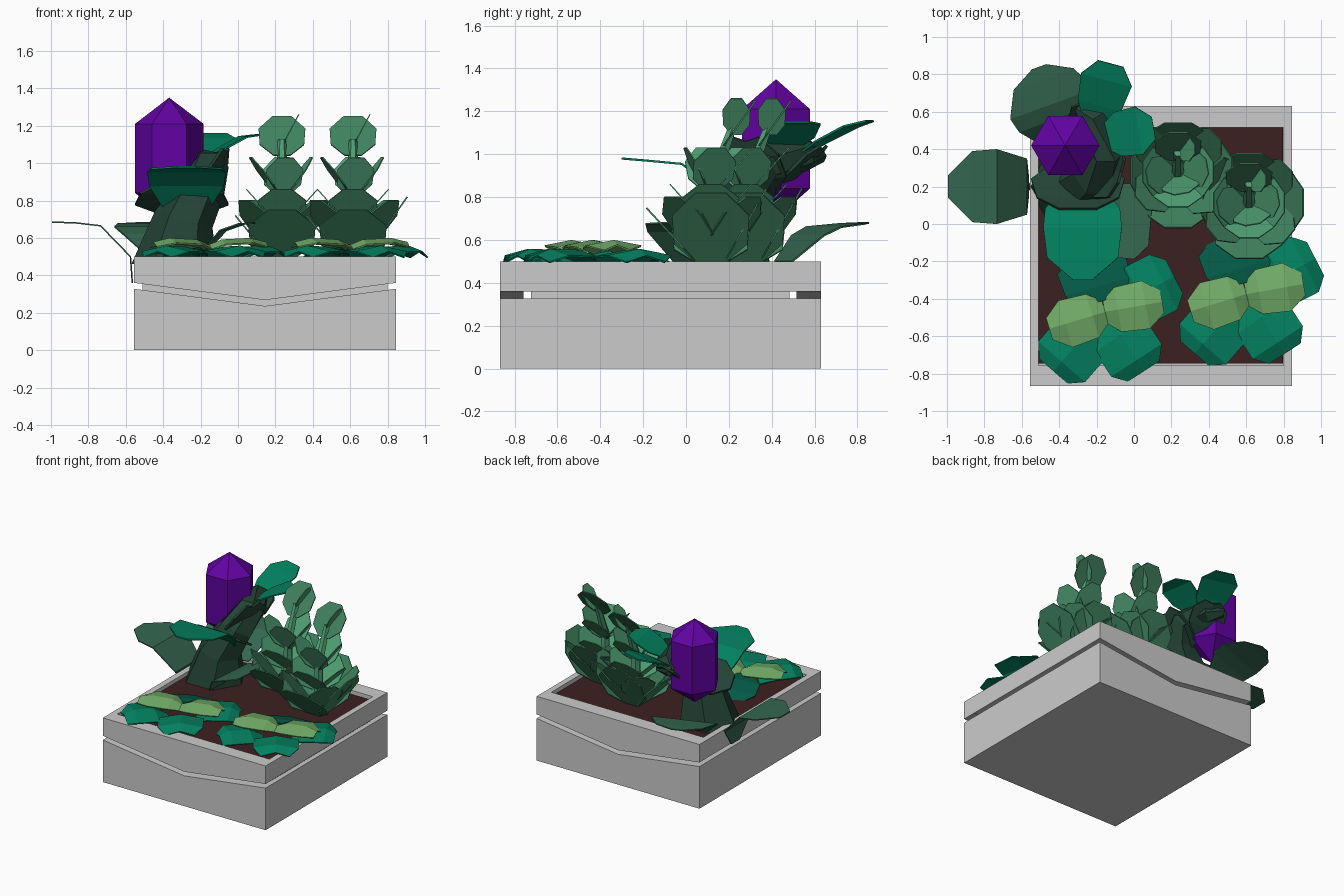
import bpy, bmesh
from math import sin, cos, radians, pi
from mathutils import Vector

if "Cube" in bpy.data.objects:
    bpy.data.objects.remove(bpy.data.objects["Cube"])


def material(name, rgb):
    m = bpy.data.materials.new(name)
    m.diffuse_color = (*rgb, 1)
    m.use_nodes = True
    m.node_tree.nodes["Principled BSDF"].inputs["Base Color"].default_value = m.diffuse_color
    return m


LEAF = material("leaf_green", (0.05, 0.22, 0.11))
LIGHT = material("light_green", (0.075, 0.34, 0.17))
TEAL = material("teal", (0.001, 0.22, 0.115))
DEEP = material("deep_teal", (0.001, 0.10, 0.06))
LIME = material("lime", (0.17, 0.42, 0.14))
DARK = material("dark_green", (0.017, 0.055, 0.036))
MOSS = material("moss_green", (0.035, 0.135, 0.08))
PURPLE = material("purple", (0.12, 0.001, 0.36))
SOIL = material("soil", (0.045, 0.014, 0.014))


def finish(name, bm, mat=None, thick=0):
    bmesh.ops.recalc_face_normals(bm, faces=bm.faces)
    me = bpy.data.meshes.new(name)
    bm.to_mesh(me)
    bm.free()
    ob = bpy.data.objects.new(name, me)
    bpy.context.collection.objects.link(ob)
    if mat:
        me.materials.append(mat)
    if thick:
        mod = ob.modifiers.new("thickness", "SOLIDIFY")
        mod.thickness = thick
        mod.offset = 0
    return ob


def prism(name, profile, y0, y1, mat=None):
    """Extrude an xz outline from y0 to y1."""
    bm = bmesh.new()
    a = [bm.verts.new((x, y0, z)) for x, z in profile]
    b = [bm.verts.new((x, y1, z)) for x, z in profile]
    bm.faces.new(a)
    bm.faces.new(b)
    n = len(a)
    for i in range(n):
        j = (i + 1) % n
        bm.faces.new((a[i], a[j], b[j], b[i]))
    return finish(name, bm, mat)


def slab(name, x0, x1, y0, y1, z0, z1, mat=None):
    return prism(name, [(x0, z0), (x1, z0), (x1, z1), (x0, z1)], y0, y1, mat)


def leaf(bm, base, az, rows, cup=0.02):
    """Faceted leaf; rows are (distance out, height, half width)."""
    a = radians(az)
    d, s = Vector((cos(a), sin(a), 0)), Vector((-sin(a), cos(a), 0))
    prev = None
    for out, z, w in rows:
        c = Vector((*base, z)) + d * out
        row = [bm.verts.new(c - s * w + Vector((0, 0, cup))),
               bm.verts.new(c),
               bm.verts.new(c + s * w + Vector((0, 0, cup)))]
        if prev:
            for i in (0, 1):
                bm.faces.new((prev[i], row[i], row[i + 1], prev[i + 1]))
        prev = row


def tube(bm, rings, n=6):
    """Loft closed rings of (centre, radius, axis)."""
    prev = None
    for c, r, ax in rings:
        q = Vector((0, 0, 1)).rotation_difference(Vector(ax))
        ring = [bm.verts.new(Vector(c) + q @ Vector((r * cos(2 * pi * i / n), r * sin(2 * pi * i / n), 0)))
                for i in range(n)]
        if prev:
            for i in range(n):
                j = (i + 1) % n
                bm.faces.new((prev[i], prev[j], ring[j], ring[i]))
        else:
            bm.faces.new(ring[::-1])
        prev = ring
    bm.faces.new(prev)


def petal(bm, c, az, r0, r1, z0, z1, w):
    """Rounded leaf rising from (r0, z0) to (r1, z1)."""
    shape = ((0, 0.35), (0.28, 0.95), (0.68, 1.0), (1, 0.4))
    leaf(bm, c, az, [(r0 + (r1 - r0) * t, z0 + (z1 - z0) * t, w * f) for t, f in shape], 0.0)


# planter: lower tub and upper frame separated by a V groove
L, R, M, F, B = -0.557, 0.845, 0.145, -0.867, 0.63
prism("lower_tub", [(L, 0), (R, 0), (R, 0.328), (M, 0.236), (L, 0.328)], F, B)
frame = [(L, 0.5), (L, 0.36), (M, 0.268), (R, 0.36), (R, 0.5)]
prism("front_frame", frame, F, -0.757)
prism("back_frame", frame, 0.515, B)
slab("left_frame", L, -0.51, -0.757, 0.515, 0.36, 0.5)
slab("right_frame", 0.80, R, -0.757, 0.515, 0.36, 0.5)
slab("inner_core", -0.51, 0.80, -0.722, 0.482, 0.22, 0.44)
slab("soil", -0.51, 0.797, -0.745, 0.515, 0.44, 0.47, SOIL)

# two low ground rosettes
for k in (0, 1):
    c = (-0.155 + 0.755 * k, -0.47 + 0.095 * k)
    bm = bmesh.new()
    for az, dist, h, w in ((229, 0.27, 0.165, 0.165), (303, 0.22, 0.175, 0.16), (27, 0.27, 0.16, 0.165)):
        leaf(bm, c, az, [(dist - h, 0.5, 0.09), (dist - 0.4 * h, 0.55, w),
                         (dist + 0.5 * h, 0.555, w), (dist + 0.9 * h, 0.525, 0.1)], -0.03)
    finish(f"ground_leaves_{k}", bm, TEAL, 0.008)
    bm = bmesh.new()
    leaf(bm, c, 106, [(0.06, 0.55, 0.12), (0.14, 0.545, 0.18), (0.26, 0.515, 0.19), (0.33, 0.475, 0.1)], -0.02)
    finish(f"ground_back_leaf_{k}", bm, DEEP, 0.008)
    bm = bmesh.new()
    for az in (197, 10):
        leaf(bm, c, az, [(0.0, 0.56, 0.06), (0.07, 0.588, 0.12),
                         (0.22, 0.596, 0.13), (0.31, 0.575, 0.06)], -0.025)
    finish(f"ground_light_leaves_{k}", bm, LIME, 0.008)

# two tall leafy succulents
for k in (0, 1):
    c = (0.235 + 0.38 * k, 0.28 - 0.165 * k)
    bm = bmesh.new()
    for az, r, z in ((-90, 0.3, 0.75), (0, 0.29, 0.82), (90, 0.26, 0.84), (180, 0.25, 0.72)):
        petal(bm, c, az, 0.06, r, 0.49, z, 0.18)
    for az, r in ((-40, 0.28), (45, 0.28), (130, 0.27), (220, 0.26)):
        petal(bm, c, az, 0.05, r, 0.56, 0.8, 0.12)
    petal(bm, c, 90, 0.06, 0.21, 1.04, 1.25, 0.125)
    finish(f"succulent_outer_leaves_{k}", bm, LEAF, 0.008)
    bm = bmesh.new()
    for az in (-90, 0, 90, 180):
        petal(bm, c, az, 0.02, 0.19, 0.67, 0.86, 0.13)
    for az, r in ((10, 0.16), (190, 0.17), (90, 0.2), (-80, 0.12)):
        petal(bm, c, az, 0.02, r, 0.83, 1.03, 0.10)
    petal(bm, (c[0], c[1] + 0.12), 0, 0.0, 0.09, 1.09, 1.26, 0.065)
    tube(bm, [((*c, 0.47), 0.035, (0, 0, 1)), ((*c, 0.85), 0.03, (0, 0, 1)),
              ((c[0], c[1] + 0.1, 1.12), 0.02, (0, 0.4, 1))])
    finish(f"succulent_inner_leaves_{k}", bm, LIGHT, 0.006)

# curling trunk that cradles the crystal
bm = bmesh.new()
tube(bm, [((-0.34, 0.2, 0.46), 0.23, (0, 0, 1)), ((-0.29, 0.2, 0.7), 0.16, (0.3, 0, 1)),
          ((-0.2, 0.26, 0.86), 0.13, (0.3, 0.5, 1)), ((-0.15, 0.38, 0.98), 0.1, (0, 1, 0.6)),
          ((-0.22, 0.56, 1.0), 0.08, (-0.6, 1, 0)), ((-0.3, 0.63, 0.99), 0.03, (-1, 0.5, 0))])
finish("trunk", bm, DARK)

# dark cup petals below the crystal
bm = bmesh.new()
leaf(bm, (-0.3, 0.34), -90, [(0.02, 0.74, 0.14), (0.1, 0.78, 0.25), (0.2, 0.84, 0.22), (0.26, 0.9, 0.1)], 0.0)
leaf(bm, (-0.3, 0.34), -15, [(0.05, 0.8, 0.1), (0.14, 0.88, 0.17), (0.21, 0.98, 0.15), (0.24, 1.06, 0.06)])
leaf(bm, (-0.26, 0.4), 75, [(0.05, 0.85, 0.06), (0.12, 0.9, 0.13), (0.2, 0.98, 0.13), (0.25, 1.02, 0.06)])
finish("cup_petals", bm, DARK, 0.015)

# teal upper leaves
bm = bmesh.new()
leaf(bm, (-0.275, 0.2), -90, [(0.03, 0.77, 0.13), (0.12, 0.88, 0.2), (0.22, 0.955, 0.21),
                              (0.38, 0.97, 0.19), (0.5, 0.98, 0.05)], 0.0)
leaf(bm, (-0.2, 0.46), 10, [(0.05, 1.04, 0.07), (0.12, 1.08, 0.12), (0.23, 1.14, 0.13), (0.31, 1.15, 0.06)], 0.0)
leaf(bm, (-0.22, 0.5), 75, [(0.04, 1.0, 0.06), (0.14, 1.06, 0.12), (0.28, 1.13, 0.14), (0.37, 1.155, 0.07)], 0.0)
finish("upper_leaves", bm, TEAL, 0.01)

# broad lower leaves that spill over the planter edge
bm = bmesh.new()
leaf(bm, (-0.565, 0.2), 180, [(0, 0.36, 0.05), (0.01, 0.5, 0.15), (0.17, 0.665, 0.2),
                              (0.3, 0.68, 0.19), (0.43, 0.685, 0.06)], 0.0)
leaf(bm, (-0.34, 0.38), 110, [(0.08, 0.5, 0.12), (0.2, 0.62, 0.22), (0.28, 0.66, 0.24),
                              (0.42, 0.675, 0.17), (0.49, 0.68, 0.04)], 0.0)
leaf(bm, (-0.2, 0.03), -5, [(0, 0.5, 0.09), (0.12, 0.64, 0.2), (0.22, 0.675, 0.2), (0.29, 0.68, 0.12)], 0.0)
finish("lower_leaves", bm, MOSS, 0.008)

# hexagonal crystal
bm = bmesh.new()
cx, cy = -0.367, 0.42
up = (0, 0, 1)
tube(bm, [((cx, cy, 0.70), 0.001, up), ((cx, cy, 0.84), 0.183, up),
          ((cx, cy, 1.21), 0.183, up), ((cx, cy, 1.35), 0.001, up)])
bmesh.ops.remove_doubles(bm, verts=bm.verts, dist=0.005)
finish("crystal", bm, PURPLE)
